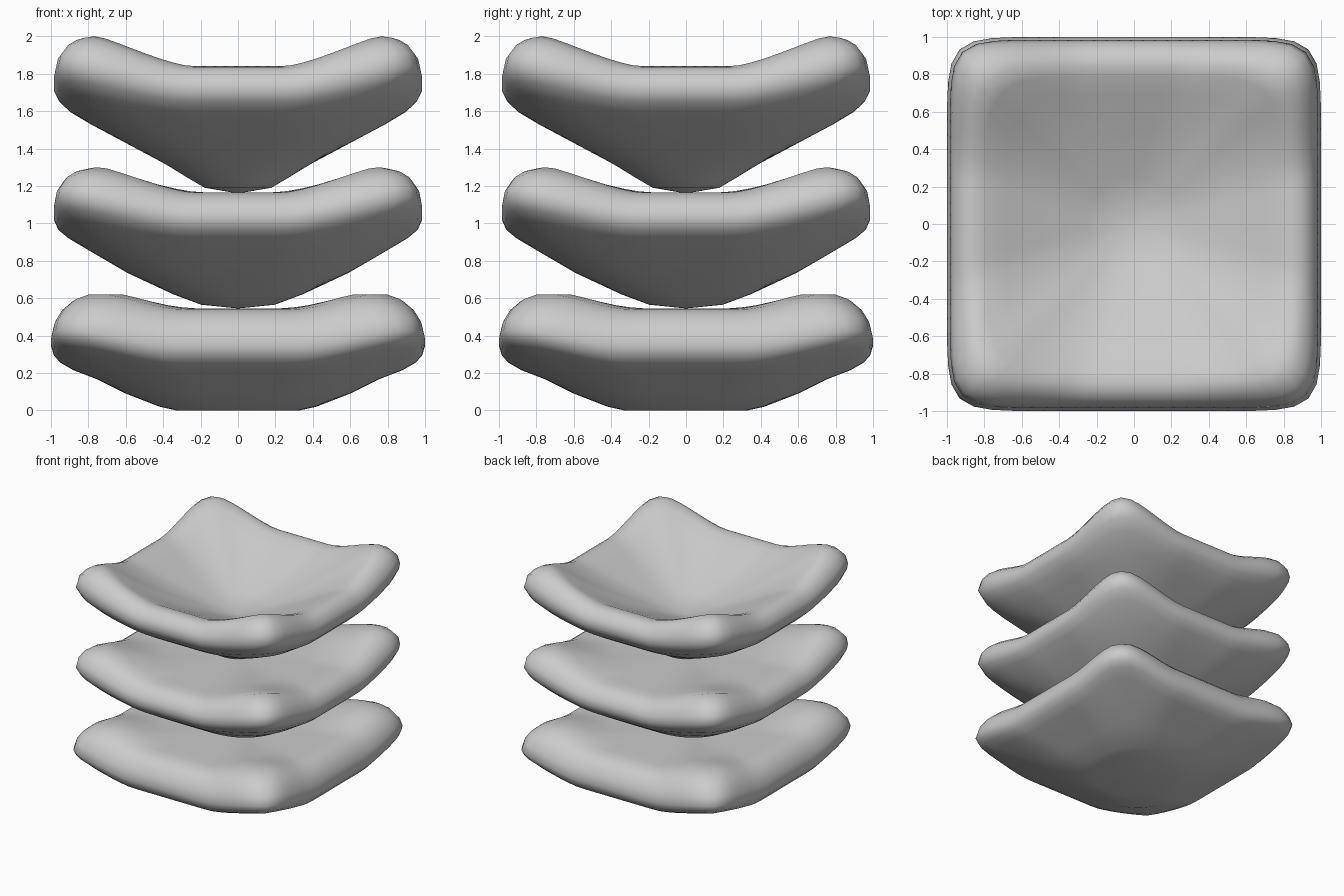
import bpy
import bmesh
import math

cube = bpy.data.objects.get("Cube")
if cube:
    bpy.data.objects.remove(cube, do_unlink=True)

SEGMENTS = 96

grey = bpy.data.materials.new("light grey")
grey.use_nodes = True
grey.diffuse_color = (0.6, 0.6, 0.6, 1)
grey.node_tree.nodes["Principled BSDF"].inputs["Base Color"].default_value = (0.6, 0.6, 0.6, 1)


def ring_point(angle, scale, half_width):
    """Outline that goes from a circle near the middle to a rounded square at the rim."""
    power = 2 + 8 * scale ** 3
    c, s = math.cos(angle), math.sin(angle)
    radius = scale * half_width * (abs(c) ** power + abs(s) ** power) ** (-1 / power)
    return radius * c, radius * s


def corner_amount(angle, start, end):
    """0 along the middle of a side, 1 at a corner, with a soft ramp between."""
    c, s = abs(math.cos(angle)), abs(math.sin(angle))
    along = min(c, s) / max(c, s)
    t = min(max((along - start) / (end - start), 0), 1)
    return (t + t * t * (3 - 2 * t)) / 2


def build_layer(name, half_width, ramp, bottom, profile, top):
    """Loft rings of (scale, height, corner lift) between two centre points."""
    bm = bmesh.new()
    rings = []
    for scale, height, lift in profile:
        ring = []
        for i in range(SEGMENTS):
            angle = math.tau * i / SEGMENTS
            x, y = ring_point(angle, scale, half_width)
            ring.append(bm.verts.new((x, y, height + lift * corner_amount(angle, *ramp))))
        rings.append(ring)
    low = bm.verts.new((0, 0, bottom))
    high = bm.verts.new((0, 0, top))
    for i in range(SEGMENTS):
        j = (i + 1) % SEGMENTS
        bm.faces.new((low, rings[0][j], rings[0][i]))
        bm.faces.new((high, rings[-1][i], rings[-1][j]))
        for a, b in zip(rings, rings[1:]):
            bm.faces.new((a[i], a[j], b[j], b[i]))
    bmesh.ops.recalc_face_normals(bm, faces=bm.faces)
    mesh = bpy.data.meshes.new(name)
    bm.to_mesh(mesh)
    bm.free()
    mesh.materials.append(grey)
    obj = bpy.data.objects.new(name, mesh)
    bpy.context.collection.objects.link(obj)
    bpy.ops.object.select_all(action="DESELECT")
    obj.select_set(True)
    bpy.context.view_layer.objects.active = obj
    bpy.ops.object.shade_smooth_by_angle(angle=math.radians(60))


# Bottom cushion: wide flat foot, flat top, raised corners
build_layer("bottom_cushion", 1.0, (0.38, 0.88), 0, [
    (0.33, 0, 0), (0.42, 0.02, 0), (0.6, 0.09, 0.01), (0.75, 0.165, 0.04),
    (0.88, 0.215, 0.07), (0.95, 0.255, 0.08), (0.985, 0.295, 0.08),
    (1, 0.345, 0.08), (0.985, 0.41, 0.08), (0.95, 0.47, 0.08),
    (0.9, 0.515, 0.08), (0.84, 0.54, 0.08), (0.76, 0.545, 0.075),
    (0.66, 0.545, 0.045), (0.54, 0.545, 0)], 0.545)

# Middle cushion: deeper underside, flat top, higher corners
build_layer("middle_cushion", 0.985, (0.3, 0.93), 0.545, [
    (0.2, 0.565, 0), (0.35, 0.62, 0), (0.6, 0.735, 0.01), (0.8, 0.85, 0.05),
    (0.92, 0.92, 0.09), (0.975, 0.965, 0.11), (1, 1.02, 0.12),
    (0.99, 1.07, 0.13), (0.955, 1.12, 0.135), (0.91, 1.15, 0.135),
    (0.85, 1.165, 0.135), (0.76, 1.165, 0.1),
    (0.64, 1.165, 0.05), (0.52, 1.165, 0)], 1.165)

# Top bowl: sloping underside, shallow conical hollow, highest corners
build_layer("top_bowl", 0.985, (0.3, 0.95), 1.16, [
    (0.18, 1.19, 0), (0.25, 1.23, 0), (0.4, 1.32, 0), (0.6, 1.425, 0.01),
    (0.8, 1.53, 0.05), (0.91, 1.595, 0.09), (0.97, 1.65, 0.11),
    (1, 1.71, 0.13), (0.985, 1.765, 0.15), (0.95, 1.81, 0.155),
    (0.91, 1.832, 0.16), (0.86, 1.84, 0.16), (0.8, 1.825, 0.13),
    (0.7, 1.78, 0.08), (0.5, 1.685, 0.02), (0.25, 1.58, 0)], 1.5)
